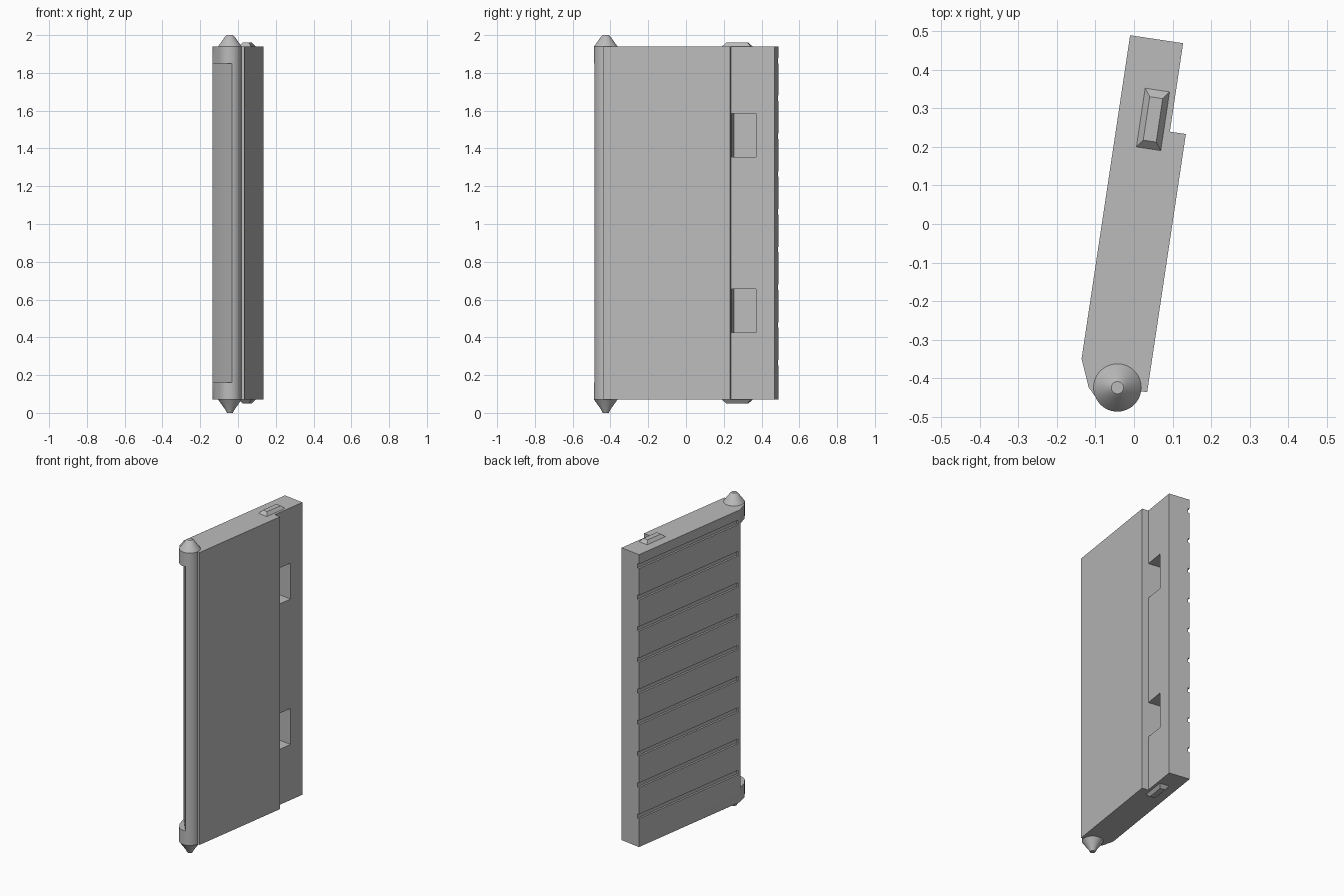
import bpy, bmesh
from math import sin, cos, radians, atan2
from mathutils import Vector

old = bpy.data.objects.get("Cube")
if old:
    bpy.data.objects.remove(old, do_unlink=True)

grey = bpy.data.materials.new("plain_grey")
grey.use_nodes = True
grey.diffuse_color = (0.5, 0.5, 0.5, 1)
grey.node_tree.nodes["Principled BSDF"].inputs["Base Color"].default_value = (0.5, 0.5, 0.5, 1)

# The panel stands slightly turned: u runs through its thickness, v along its width
ANGLE = atan2(0.126, 0.84)
BOTTOM, TOP = 0.07, 1.94
THICK, LIP, STEP, WIDTH = 0.181, 0.139, 0.617, 0.849
POST_U, POST_V, POST_R = 0.103, -0.06, 0.062


def place(u, v, z):
    return Vector((-0.136 + u * cos(ANGLE) + v * sin(ANGLE),
                   -0.35 - u * sin(ANGLE) + v * cos(ANGLE), z))


def loft(name, rings):
    """Solid through matching outlines, each given as (points, height)."""
    bm = bmesh.new()
    loops = [[bm.verts.new(place(u, v, z)) for u, v in pts] for pts, z in rings]
    for low, high in zip(loops, loops[1:]):
        for i in range(len(low)):
            j = (i + 1) % len(low)
            bm.faces.new((low[i], low[j], high[j], high[i]))
    bm.faces.new(loops[0])
    bm.faces.new(loops[-1])
    bmesh.ops.recalc_face_normals(bm, faces=bm.faces)
    mesh = bpy.data.meshes.new(name)
    bm.to_mesh(mesh)
    bm.free()
    mesh.materials.append(grey)
    obj = bpy.data.objects.new(name, mesh)
    bpy.context.collection.objects.link(obj)
    return obj


def rect(u0, u1, v0, v1):
    return [(u0, v0), (u1, v0), (u1, v1), (u0, v1)]


def arc(r, start, end, step):
    return [(POST_U + r * cos(radians(a)), POST_V + r * sin(radians(a)))
            for a in range(start, end, step)]


def activate(obj):
    bpy.ops.object.select_all(action='DESELECT')
    obj.select_set(True)
    bpy.context.view_layer.objects.active = obj


def cut(target, pts, z0, z1):
    cutter = loft("cutter", [(pts, z0), (pts, z1)])
    cutter.hide_render = True
    mod = target.modifiers.new("cut", 'BOOLEAN')
    mod.operation = 'DIFFERENCE'
    mod.solver = 'EXACT'
    mod.object = cutter
    activate(target)
    bpy.ops.object.modifier_apply(modifier=mod.name)
    bpy.data.objects.remove(cutter, do_unlink=True)


# Door panel with rounded hinge edge and stepped closing edge
outline = [(0, 0), (0, WIDTH), (LIP, WIDTH), (LIP, STEP), (THICK, STEP), (THICK, POST_V)]
outline += arc(POST_R, 0, -151, -5) + [(0.029, -0.07)]
panel = loft("door_panel", [(outline, BOTTOM), (outline, TOP)])

# Long flat along the hinge edge, leaving round ends
cut(panel, [(-0.039, 0.032), (0.163, -0.155), (-0.1, -0.25)], 0.16, 1.85)

# Two latch pockets beside the step
for z in (0.54, 1.47):
    cut(panel, rect(0.04, 0.16, STEP + 0.0003, 0.749), z - 0.115, z + 0.115)

# Horizontal grooves across the outer face
for i in range(9):
    z = 0.265 + 0.2 * i
    cut(panel, rect(-0.02, 0.012, 0.015, WIDTH + 0.05), z - 0.014, z + 0.014)

# Pivot caps and sliding guides at both ends
parts = [panel]
for end, z, out in (("top", TOP, 1), ("bottom", BOTTOM, -1)):
    profile = [(POST_R, 0), (0.025, 0.052), (0.016, 0.06 if out > 0 else 0.07)]
    parts.append(loft(end + "_pivot", [(arc(r, 0, 360, 8), z + out * h) for r, h in profile]))
    loft(end + "_guide", [(rect(0.059, 0.123, 0.565, 0.719), z),
                          (rect(0.074, 0.108, 0.585, 0.699), z + out * 0.02)])

for obj in parts:
    activate(obj)
    bpy.ops.object.shade_smooth_by_angle(angle=radians(25))
